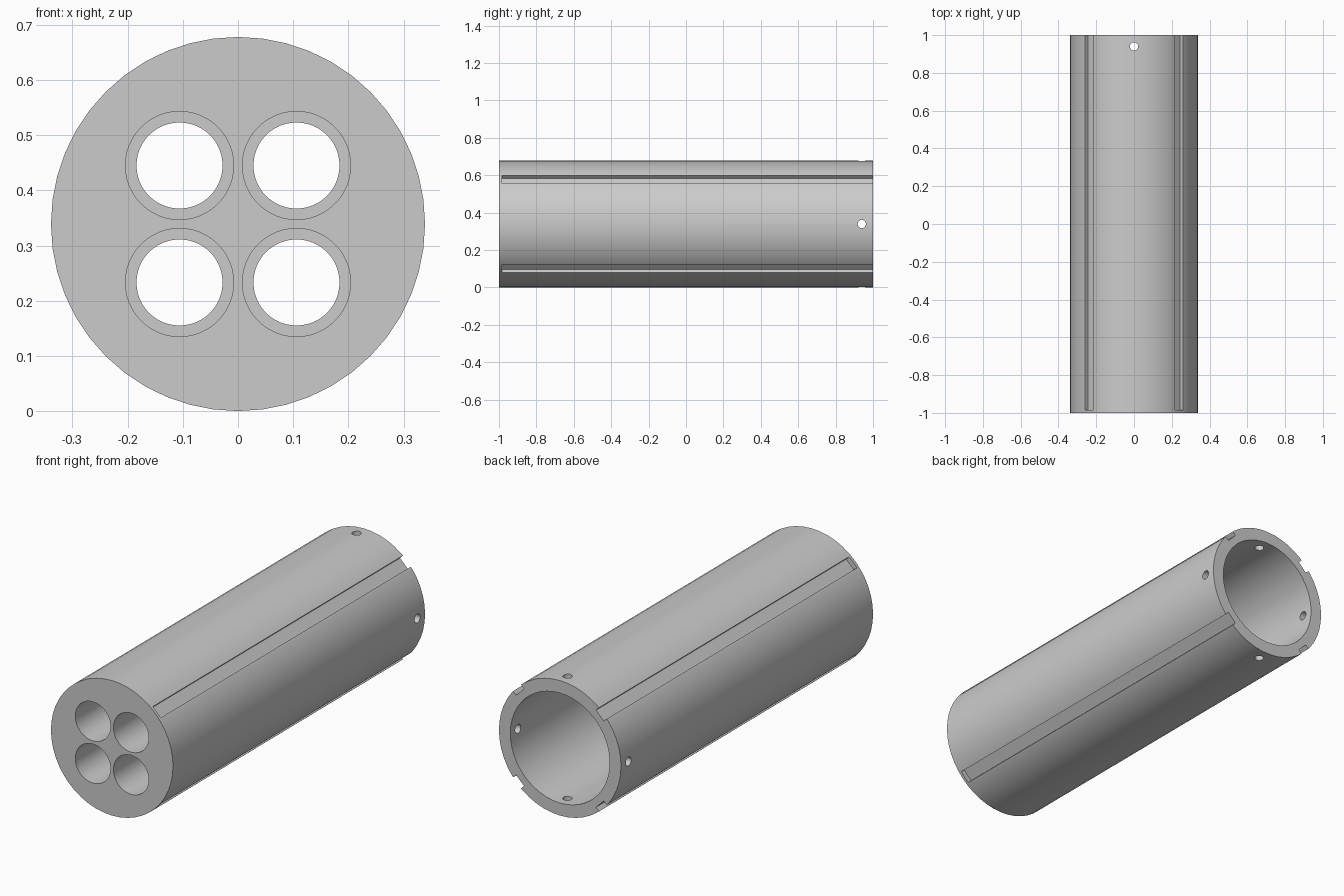
import bpy
import math
from mathutils import Matrix, Vector

cube = bpy.data.objects.get("Cube")
if cube:
    bpy.data.objects.remove(cube, do_unlink=True)

RADIUS = 0.339      # outer radius, also the height of the axis
BORE = 0.276        # radius of the rear chamber
DIVIDER = -0.24     # end of the front sockets

grey = bpy.data.materials.new("plain grey")
grey.use_nodes = True
colour = (0.6, 0.6, 0.6, 1)
grey.diffuse_color = colour
grey.node_tree.nodes["Principled BSDF"].inputs["Base Color"].default_value = colour


def rod(name, radius, y0, y1, x=0, z=0, sides=48):
    """Cylinder along y, placed relative to the body axis."""
    bpy.ops.mesh.primitive_cylinder_add(
        vertices=sides, radius=radius, depth=y1 - y0,
        location=(x, (y0 + y1) / 2, RADIUS + z), rotation=(math.pi / 2, 0, 0))
    obj = bpy.context.object
    obj.name = name
    return obj


def cut(body, cutter):
    """Subtract the cutter from the body and discard it."""
    cutter.hide_render = True
    mod = body.modifiers.new("cut", 'BOOLEAN')
    mod.operation = 'DIFFERENCE'
    mod.solver = 'EXACT'
    mod.object = cutter
    bpy.context.view_layer.objects.active = body
    bpy.ops.object.modifier_apply(modifier=mod.name)
    bpy.data.objects.remove(cutter, do_unlink=True)


# Main tube with a wide chamber open at the back
body = rod("tube_body", RADIUS, -1, 1)
cut(body, rod("chamber_cutter", BORE, DIVIDER + 0.03, 1.1))

# Four front sockets, each with a narrower stop ring at its inner end
for sx in (-1, 1):
    for sz in (-1, 1):
        x, z = sx * 0.106, sz * 0.106
        cut(body, rod("socket_cutter", 0.098, -1.1, DIVIDER, x, z))
        cut(body, rod("stop_cutter", 0.078, DIVIDER - 0.1, DIVIDER + 0.1, x, z))

# Four shallow rail slots on the diagonals, closed at the front
for i in range(4):
    turn = Matrix.Rotation(math.radians(45 + 90 * i), 4, 'Y')
    bpy.ops.mesh.primitive_cube_add(size=1)
    slot = bpy.context.object
    slot.name = "slot_cutter"
    slot.matrix_world = (Matrix.Translation((0, 0, RADIUS)) @ turn
                         @ Matrix.Translation((0.364, 0.0575, 0))
                         @ Matrix.Diagonal(Vector((0.1, 2.085, 0.062, 1))))
    cut(body, slot)

# Four pin holes through the rear wall
for i in range(4):
    turn = Matrix.Rotation(math.radians(90 * i), 4, 'Y')
    pin = rod("pin_cutter", 0.022, -0.1, 0.1, sides=24)
    pin.matrix_world = (Matrix.Translation((0, 0.94, RADIUS)) @ turn
                        @ Matrix.Translation((0, 0, 0.3)))
    cut(body, pin)

# Finish: one material, smooth walls with crisp edges
body.data.materials.clear()
body.data.materials.append(grey)
for face in body.data.polygons:
    face.material_index = 0
bpy.ops.object.select_all(action='DESELECT')
body.select_set(True)
bpy.context.view_layer.objects.active = body
bpy.ops.object.shade_smooth_by_angle(angle=math.radians(30))
